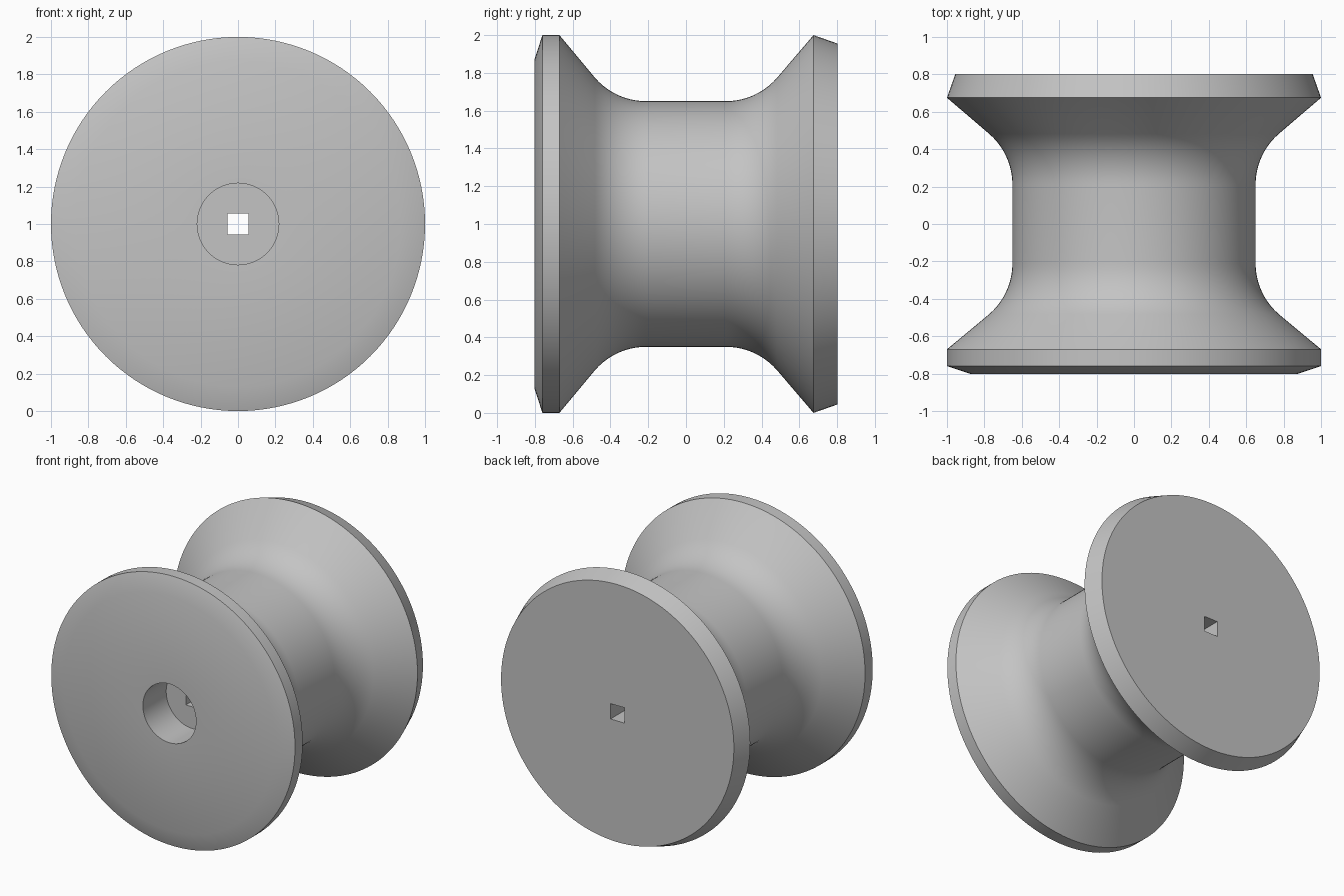
import bpy
import bmesh
import math

cube = bpy.data.objects.get("Cube")
if cube:
    bpy.data.objects.remove(cube, do_unlink=True)

SEGMENTS = 128
HOLE = 0.057  # half width of the square shaft hole

grey = bpy.data.materials.new("plain grey")
grey.use_nodes = True
grey.diffuse_color = (0.55, 0.55, 0.55, 1)
grey.node_tree.nodes["Principled BSDF"].inputs["Base Color"].default_value = grey.diffuse_color


def waist_fillet(side, steps=10, radius=0.36, sweep=49):
    """Arc from the straight barrel out to the flared flange."""
    points = []
    for i in range(steps + 1):
        t = math.radians(sweep) * i / steps
        points.append((0.65 + radius * (1 - math.cos(t)),
                       side * (0.21 + radius * math.sin(t))))
    return points


def ring_point(radius, y, angle):
    """Point on a ring; the innermost rings become squares."""
    c, s = math.cos(angle), math.sin(angle)
    if radius == HOLE:
        radius /= max(abs(c), abs(s))
    return radius * c, y, 1 + radius * s


# Closed profile (radius, y): counterbore, front rim, waist, rear rim, shaft hole
profile = [(HOLE, -0.53), (0.218, -0.53), (0.218, -0.803),
           (0.87, -0.803), (1.0, -0.76), (1.0, -0.67)]
profile += reversed(waist_fillet(-1))
profile += waist_fillet(1)
profile += [(1.0, 0.675), (0.955, 0.803), (HOLE, 0.803)]

# Sweep the profile around the y axis
bm = bmesh.new()
rings = [[bm.verts.new(ring_point(r, y, math.tau * i / SEGMENTS))
          for i in range(SEGMENTS)] for r, y in profile]
for k, ring in enumerate(rings):
    after = rings[(k + 1) % len(rings)]
    for i in range(SEGMENTS):
        j = (i + 1) % SEGMENTS
        bm.faces.new((ring[i], ring[j], after[j], after[i]))
bmesh.ops.recalc_face_normals(bm, faces=bm.faces)

mesh = bpy.data.meshes.new("spool_body")
bm.to_mesh(mesh)
bm.free()
mesh.materials.append(grey)
spool = bpy.data.objects.new("spool_body", mesh)
bpy.context.collection.objects.link(spool)

# Smooth curved surfaces, crisp rims
bpy.ops.object.select_all(action="DESELECT")
spool.select_set(True)
bpy.context.view_layer.objects.active = spool
bpy.ops.object.shade_smooth_by_angle(angle=math.radians(30))
